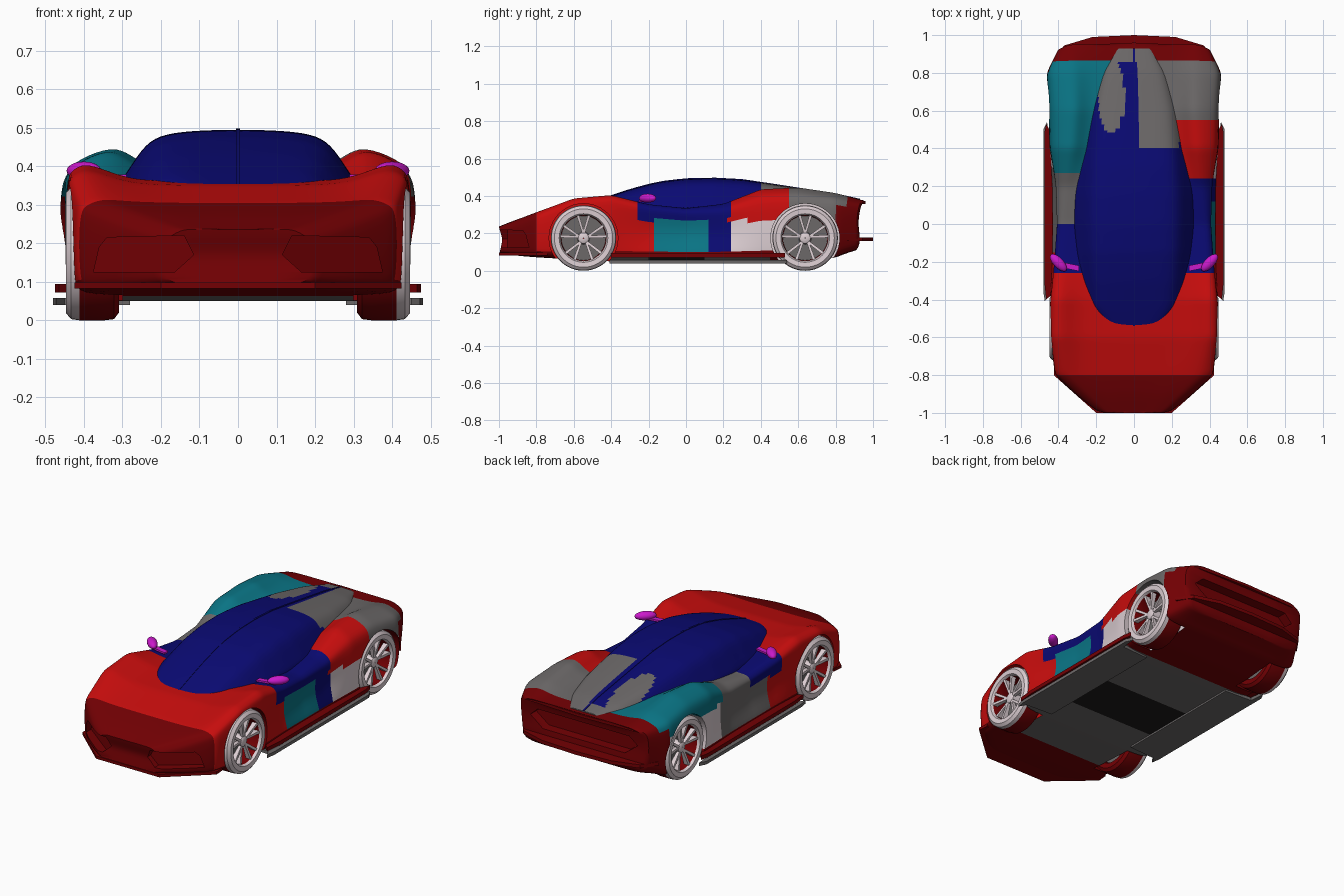
import bpy, bmesh, math

if "Cube" in bpy.data.objects:
    bpy.data.objects.remove(bpy.data.objects["Cube"])


def material(name, *rgb):
    m = bpy.data.materials.new(name)
    m.diffuse_color = (*rgb, 1)
    m.use_nodes = True
    m.node_tree.nodes["Principled BSDF"].inputs["Base Color"].default_value = m.diffuse_color
    return m


RED = material("red", 0.58, 0.004, 0.004)
DARK = material("dark_red", 0.17, 0.0, 0.001)
BLUE = material("blue", 0.003, 0.003, 0.17)
GREY = material("grey", 0.15, 0.14, 0.14)
PALE = material("pale", 0.72, 0.62, 0.65)
PINK = material("magenta", 0.6, 0.01, 0.6)
TEAL = material("teal", 0.003, 0.18, 0.24)
BLACK = material("black", 0.012, 0.01, 0.01)
PALETTE = [RED, DARK, BLUE, GREY, PALE, PINK, TEAL, BLACK]


def activate(ob):
    bpy.ops.object.select_all(action='DESELECT')
    ob.select_set(True)
    bpy.context.view_layer.objects.active = ob


def shade(ob):
    activate(ob)
    bpy.ops.object.shade_smooth_by_angle(angle=math.radians(38))


def paint(ob, pick):
    ob.data.materials.clear()
    for m in PALETTE:
        ob.data.materials.append(m)
    for p in ob.data.polygons:
        p.material_index = PALETTE.index(pick(*p.center, p.normal))


def finish(name, bm, mat=None, smooth=True):
    bmesh.ops.recalc_face_normals(bm, faces=bm.faces)
    me = bpy.data.meshes.new(name)
    bm.to_mesh(me)
    bm.free()
    ob = bpy.data.objects.new(name, me)
    bpy.context.collection.objects.link(ob)
    if mat:
        me.materials.append(mat)
    if smooth:
        shade(ob)
    return ob


def apply_mod(ob, kind, **settings):
    activate(ob)
    mod = ob.modifiers.new("m", kind)
    for k, v in settings.items():
        setattr(mod, k, v)
    bpy.ops.object.modifier_apply(modifier=mod.name)


def cut(ob, cutter):
    apply_mod(ob, 'BOOLEAN', operation='DIFFERENCE', object=cutter, solver='EXACT')
    bpy.data.objects.remove(cutter)


def along(keys, vals, y):
    for i in range(len(keys) - 1):
        if y <= keys[i + 1] or i == len(keys) - 2:
            t = (y - keys[i]) / (keys[i + 1] - keys[i])
            return vals[i] + (vals[i + 1] - vals[i]) * min(1, max(0, t))


def loft(name, y0, y1, n, section):
    bm = bmesh.new()
    crease = bm.edges.layers.float.new('crease_edge')
    rings = []
    for i in range(n + 1):
        half = section(y0 + (y1 - y0) * i / n)
        rings.append([bm.verts.new(p) for p in half + [(-x, y, z) for x, y, z in reversed(half[1:-1])]])
    k = len(rings[0])
    for a, b in zip(rings, rings[1:]):
        for j in range(k):
            bm.faces.new((a[j], a[(j + 1) % k], b[(j + 1) % k], b[j]))
    for r in (rings[0], rings[-1]):
        for j in range(k // 2):
            bm.faces.new(list(dict.fromkeys([r[j], r[j + 1], r[k - j - 1], r[(k - j) % k]])))
        for j in range(k):
            bm.edges.get((r[j], r[(j + 1) % k]))[crease] = 0.8
    ob = finish(name, bm, None, False)
    apply_mod(ob, 'SUBSURF', levels=2)
    return ob


def prism(name, a, b, mat=None):
    bm = bmesh.new()
    va, vb = [bm.verts.new(p) for p in a], [bm.verts.new(p) for p in b]
    bm.faces.new(va)
    bm.faces.new(vb)
    for i in range(len(a)):
        j = (i + 1) % len(a)
        bm.faces.new((va[i], va[j], vb[j], vb[i]))
    return finish(name, bm, mat)


def plate(name, pts, z0, z1, mat):
    return prism(name, [(x, y, z0) for x, y in pts], [(x, y, z1) for x, y in pts], mat)


def lathe(name, profile, centre, side, mat, n=48):
    bm = bmesh.new()
    cx, cy, cz = centre
    rings = []
    for t in (2 * math.pi * i / n for i in range(n)):
        rings.append([bm.verts.new((side * (cx + x), cy + r * math.cos(t), cz + r * math.sin(t)))
                      for x, r in profile])
    k = len(profile)
    for i in range(n):
        a, b = rings[i], rings[(i + 1) % n]
        for j in range(k):
            bm.faces.new((a[j], a[(j + 1) % k], b[(j + 1) % k], b[j]))
    return finish(name, bm, mat)


# Body: curves along the length for each line of the cross-section
K = [-1, -.9, -.8, -.6, -.4, -.2, 0, .2, .4, .6, .8, .92]
HOOD = [.235, .275, .305, .35, .362, .345, .335, .35, .375, .39, .385, .375]
CREST_X = [.15, .26, .36, .395, .40, .395, .385, .365, .335, .322, .33, .34]
CREST_Z = [.235, .275, .315, .392, .411, .358, .335, .36, .446, .455, .422, .375]
SHLD_X = [.20, .31, .415, .443, .445, .427, .412, .42, .447, .452, .462, .40]
SHLD_Z = [.20, .24, .285, .36, .37, .32, .30, .31, .375, .385, .37, .34]
MID_X = [.20, .315, .42, .445, .443, .40, .387, .40, .448, .454, .464, .40]
SILL_X = [.20, .315, .415, .44, .445, .44, .44, .44, .445, .45, .455, .38]
FLOOR = [.095, .08, .072, .06, .05, .05, .05, .05, .05, .052, .07, .11]
END_Z = [.08, .17, .23, .30, .38]
NOSE_DY = [0, .02, 0, 0, 0]
TAIL_DY = [-.03, .03, 0, -.01, .035]


def body_section(y):
    hc, cx, cz, sx, sz, mx, lx, fz = [along(K, c, y) for c in (
        HOOD, CREST_X, CREST_Z, SHLD_X, SHLD_Z, MID_X, SILL_X, FLOOR)]
    mz = (sz + fz + .04) / 2
    pts = [(0, hc), (cx * .35, hc), (cx * .68, hc + .002), (cx * .86, hc + (cz - hc) * .6),
           (cx, cz), (cx + (sx - cx) * .7, cz + (sz - cz) * .5), (sx, sz), (mx, mz),
           (lx, fz + .04), (lx - .01, fz), (lx * .6, fz), (0, fz)]
    tail, nose = max(0, (y - .8) / .12), max(0, (-.9 - y) / .1)
    return [(x, y + tail * along(END_Z, TAIL_DY, z) + nose * along(END_Z, NOSE_DY, z), z)
            for x, z in pts]


def body_colour(x, y, z, n):
    if n.z < -.7 and z < .12:
        return DARK if y < -.65 or y > .45 else BLACK if abs(y + .05) < .15 else GREY
    if y < -.8 or y > .86 or (y > .8 and z < .34) or n.y < -.6 or z < .11:
        return DARK
    if y < -.26:
        return RED
    if z > .27 + .15 * max(0, y - .1) and y < .24:
        return BLUE if x > 0 or y < 0 else GREY
    if x > 0:
        if z < .27:
            return RED if y < -.17 else TEAL if y < .12 else BLUE if y < .24 else PALE
        return RED if y < .55 else GREY
    if z < .3:
        return RED if y < -.15 else GREY if y < .3 else PALE
    return GREY if y < .27 else TEAL


body = loft("body", -1, .92, 48, body_section)

# Openings: wheel arches, front intakes and the rear grille recess
WHEELS = {"front": -.548, "rear": .637}
INTAKE = [(.115, .17), (.165, .125), (.375, .125), (.36, .19), (.34, .215), (.14, .22)]
for s in (1, -1):
    for y in WHEELS.values():
        ring = [(y + .184 * math.cos(t * math.pi / 24), .175 + .184 * math.sin(t * math.pi / 24))
                for t in range(48)]
        cut(body, prism("cutter", [(s * .3, a, b) for a, b in ring], [(s * .6, a, b) for a, b in ring]))
    cut(body, prism("cutter", [(s * x, -1.2, z) for x, z in INTAKE],
                    [(s * x, -.955 + max(0, x - .19) * .87, z) for x, z in INTAKE]))
GRILLE = [(-.34, .27), (-.29, .315), (.29, .315), (.34, .27), (.26, .21), (-.26, .21)]
cut(body, prism("cutter", [(x, 1.2, z) for x, z in GRILLE], [(x, .87, z) for x, z in GRILLE]))
paint(body, body_colour)
shade(body)

# Canopy running from the windscreen to the tail
KC = [-.56, -.45, -.3, -.15, 0, .15, .3, .45, .6, .8, .93]
ROOF = [.345, .385, .436, .475, .493, .496, .488, .466, .443, .412, .383]
CAN_W = [.16, .27, .305, .325, .335, .335, .32, .30, .28, .22, .12]
SHAPE = [(0, 1), (.35, .985), (.62, .93), (.75, .74), (.87, .4), (1.04, 0), (.5, 0), (0, 0)]


def canopy_section(y):
    w, top = along(KC, CAN_W, y), along(KC, ROOF, y)
    base = .3 + .05 * max(0, (y - .8) / .13)
    return [(w * a, y, base + (top - base) * b) for a, b in SHAPE]


def canopy_colour(x, y, z, n):
    if y > .86 or (y > .4 and .02 < x < .24) or ((x + .12) / .07) ** 2 + ((y - .68) / .2) ** 2 < 1:
        return GREY
    return BLUE


canopy = loft("canopy", -.56, .93, 36, canopy_section)
paint(canopy, canopy_colour)
shade(canopy)

# Thin centre spine over the canopy
spine = [(y, along(KC, ROOF, y) + .002) for y in [-.54 + i * .07 for i in range(22)]]
outline = spine + [(y, z - .02) for y, z in reversed(spine)]
prism("centre_spine", [(-.005, *p) for p in outline], [(.005, *p) for p in outline], BLUE)

# Front splitter, rear diffuser and tail lip
plate("front_splitter", [(-.2, -1), (.2, -1), (.425, -.8), (.42, -.74), (-.42, -.74), (-.425, -.8)],
      .082, .098, DARK)
plate("rear_diffuser", [(-.43, .86), (-.37, .945), (-.22, .99), (0, 1), (.22, .99), (.37, .945), (.43, .86)],
      .158, .178, DARK)
plate("tail_lip", [(-.36, .89), (-.33, .945), (0, .96), (.33, .945), (.36, .89)], .358, .374, DARK)

# Wheels
TYRE = [(-.065, .125), (-.068, .155), (-.055, .172), (-.03, .175), (.035, .175), (.056, .172),
        (.07, .156), (.068, .13), (.055, .122), (-.05, .118)]
DISC = [(-.03, .002), (-.03, .121), (-.02, .121), (-.02, .002)]
HUB = [(-.02, .002), (-.02, .034), (.042, .03), (.048, .022), (.048, .002)]
for end, y in WHEELS.items():
    for s, tag in ((1, "right"), (-1, "left")):
        c = (.377, y, .175)
        label = f"{end}_{tag}"
        tyre = lathe(label + "_tyre", TYRE, c, s, PALE)
        paint(tyre, lambda x, y, z, n: DARK if abs(x) < .41 else PALE)
        lathe(label + "_brake_disc", DISC, c, s, GREY)
        lathe(label + "_hub", HUB, c, s, PALE, 20)
        for i in range(10):
            tip = 2 * math.pi * (i // 2) / 5 + math.pi / 2
            a, tip = tip, tip + (.24 if i % 2 else -.24)
            polar = [(.022, a - .3), (.126, tip - .06), (.126, tip + .06), (.022, a + .3)]
            pts = [(y + r * math.cos(t), .175 + r * math.sin(t)) for r, t in polar]
            prism(f"{label}_spoke_{i}", [(s * .405, *p) for p in pts],
                  [(s * (.42 if j in (0, 3) else .435), *p) for j, p in enumerate(pts)], PALE)

# Side skirts and mirrors
for s, tag in ((1, "right"), (-1, "left")):
    plate(f"{tag}_lower_skirt", [(s * x, y) for x, y in [(.28, -.36), (.45, -.37), (.472, -.41), (.48, -.36),
          (.48, .5), (.46, .54), (.45, .45), (.28, .44)]], .04, .058, GREY)
    plate(f"{tag}_upper_skirt", [(s * x, y) for x, y in [(.42, -.36), (.465, -.4), (.475, -.3),
          (.475, .48), (.465, .53), (.42, .45)]], .072, .094, DARK)
    bm = bmesh.new()
    bmesh.ops.create_uvsphere(bm, u_segments=20, v_segments=12, radius=1)
    for v in bm.verts:
        x, y, z = v.co
        v.co = (s * (.4 + .045 * x), -.205 + .035 * y + .03 * x, .388 + .024 * z)
    finish(f"{tag}_mirror", bm, PINK)
    plate(f"{tag}_mirror_stalk", [(s * .29, -.25), (s * .39, -.23), (s * .39, -.2), (s * .29, -.22)],
          .368, .378, PINK)
